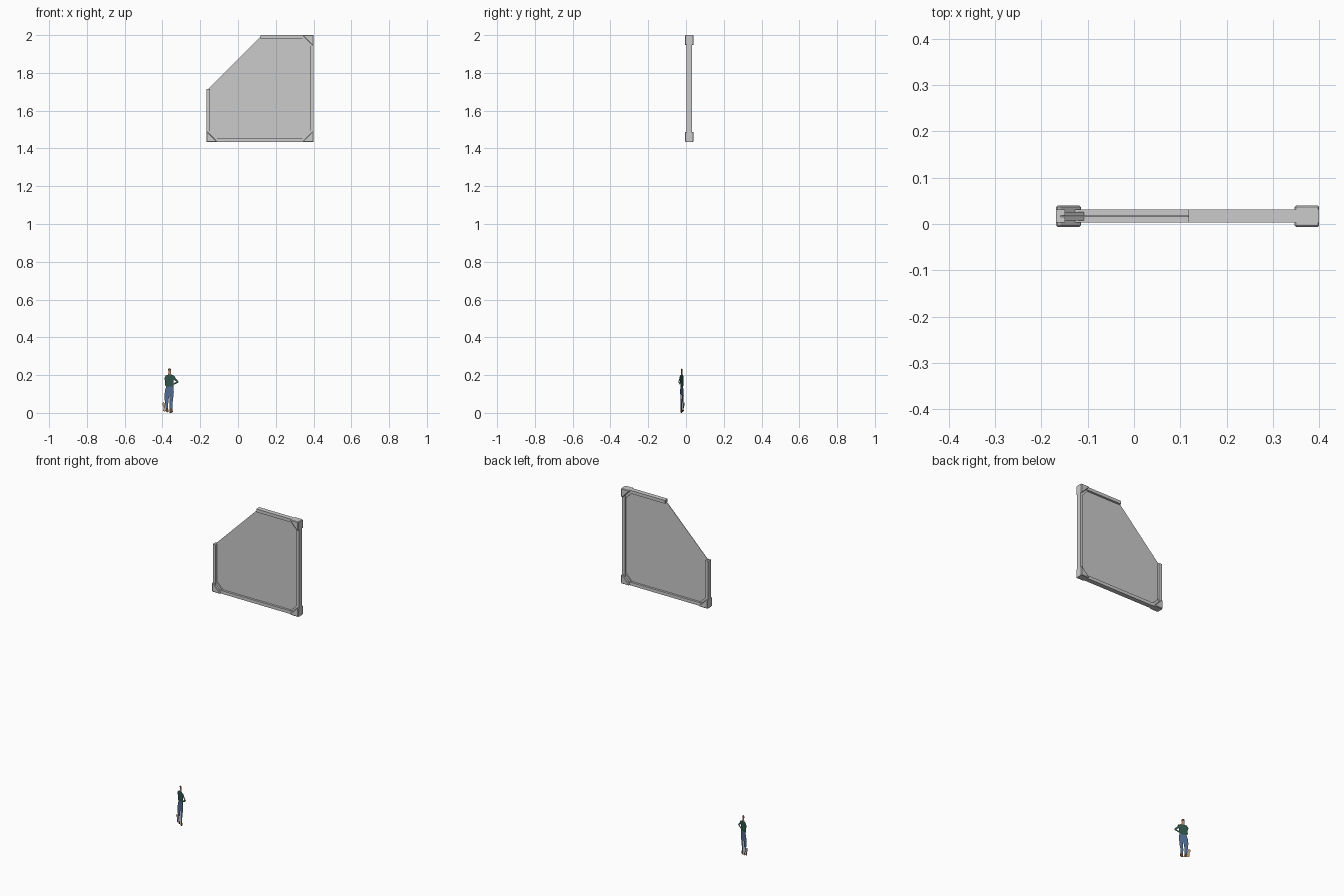
import bpy

if "Cube" in bpy.data.objects:
    bpy.data.objects.remove(bpy.data.objects["Cube"])

L, R, B, T = -0.168, 0.40, 1.435, 2.0   # outer rectangle of the panel
CUT_X, CUT_Z = 0.118, 1.715             # ends of the cut-off corner
W = 0.019                               # frame bar width


def prism(name, pts, y0, y1, bevel=0):
    """Extrude an x-z outline from y0 to y1."""
    n = len(pts)
    verts = [(x, y0, z) for x, z in pts] + [(x, y1, z) for x, z in pts]
    faces = [tuple(range(n)), tuple(range(2 * n - 1, n - 1, -1))]
    faces += [(i, i + n, (i + 1) % n + n, (i + 1) % n) for i in range(n)]
    me = bpy.data.meshes.new(name)
    me.from_pydata(verts, [], faces)
    ob = bpy.data.objects.new(name, me)
    bpy.context.collection.objects.link(ob)
    bpy.context.view_layer.objects.active = ob
    ob.select_set(True)
    bpy.ops.object.mode_set(mode='EDIT')
    bpy.ops.mesh.select_all(action='SELECT')
    bpy.ops.mesh.normals_make_consistent(inside=False)
    bpy.ops.object.mode_set(mode='OBJECT')
    ob.select_set(False)
    if bevel:
        m = ob.modifiers.new("bevel", 'BEVEL')
        m.width, m.segments = bevel, 1
    return ob


def rect(x0, x1, z0, z1):
    return [(x0, z0), (x1, z0), (x1, z1), (x0, z1)]


# thin sheet with one corner cut off
w = W * 0.5
prism("panel_sheet", [(L + w, B + w), (R - w, B + w), (R - w, T - w),
                      (CUT_X, T - w), (L + w, CUT_Z)], 0.0155, 0.0185)

# frame bars
for name, r in {"left_bar": (L, L + W, B + W, CUT_Z),
                "right_bar": (R - W, R, B + W, T - W),
                "bottom_bar": (L, R, B, B + W),
                "top_bar": (CUT_X, R, T - W, T)}.items():
    prism(name, rect(*r), 0.003, 0.031)

# corner gussets and thicker corner caps
for name, cx, cz, sx, sz in (("lower_left", L, B, 1, 1), ("lower_right", R, B, -1, 1),
                             ("upper_right", R, T, -1, -1)):
    def at(pts):
        return [(cx + sx * a, cz + sz * b) for a, b in pts]
    prism(name + "_gusset", at([(W, W), (0.060, W), (W, 0.060)]), 0.008, 0.026)
    prism(name + "_cap", at([(0, 0), (0.053, 0), (0.053, 0.007), (0.007, 0.053), (0, 0.053)]),
          -0.006, 0.040, 0.003)


# flat cut-out figure, turned about 20 degrees
def flat(name, color, *polys):
    verts, faces = [], []
    for p in polys:
        faces.append(tuple(range(len(verts), len(verts) + len(p) // 2)))
        verts += [(-0.362 + u / 1000, -0.0225 - 0.38 * u / 1000, z / 1000)
                  for u, z in zip(p[::2], p[1::2])]
    me = bpy.data.meshes.new(name)
    me.from_pydata(verts, [], faces)
    ob = bpy.data.objects.new(name, me)
    bpy.context.collection.objects.link(ob)
    mat = bpy.data.materials.new(name)
    mat.diffuse_color = (*color, 1)
    mat.use_nodes = True
    mat.node_tree.nodes["Principled BSDF"].inputs["Base Color"].default_value = mat.diffuse_color
    me.materials.append(mat)


flat("figure_hair", (0.16, 0.07, 0.03),
     (-8, 224, 8, 224, 8, 232, 3, 236, -4, 236, -8, 231))
flat("figure_face", (0.55, 0.27, 0.15),
     (-7, 224, -7, 211, -8, 202, 10, 202, 7, 211, 8, 224))
flat("figure_sweater", (0.03, 0.09, 0.07),
     (-8, 202, 10, 202, 26, 196, 32, 182, 22, 176, 20, 140, -18, 140, -16, 165,
      -24, 166, -28, 185, -20, 198),
     (32, 182, 47, 166, 46, 160, 22, 148, 21, 156, 36, 165, 22, 176),
     (-24, 166, -16, 165, -18, 140, -25, 146))
flat("figure_jeans", (0.08, 0.15, 0.28),
     (-18, 140, 20, 140, 22, 110, 18, 70, 14, 45, -1, 45, 1, 100, -5, 75, -8, 45,
      -24, 45, -28, 90, -24, 120),
     (-1, 45, 14, 45, 15, 22, 0, 22), (-24, 45, -8, 45, -8, 22, -20, 22))
flat("figure_shoes", (0.13, 0.06, 0.03),
     (0, 22, 15, 22, 17, 6, 10, 0, -1, 3), (-20, 22, -8, 22, -5, 6, -12, 3, -20, 8))
flat("figure_dog", (0.50, 0.36, 0.20),
     (-38, 52, -31, 57, -25, 48, -23, 24, -20, 12, -24, 6, -34, 10, -33, 34, -39, 42))

# foot contact at the ground
flat("figure_sole", (0.05, 0.03, 0.02), (-1, 3, 10, 0, 0, 0))
